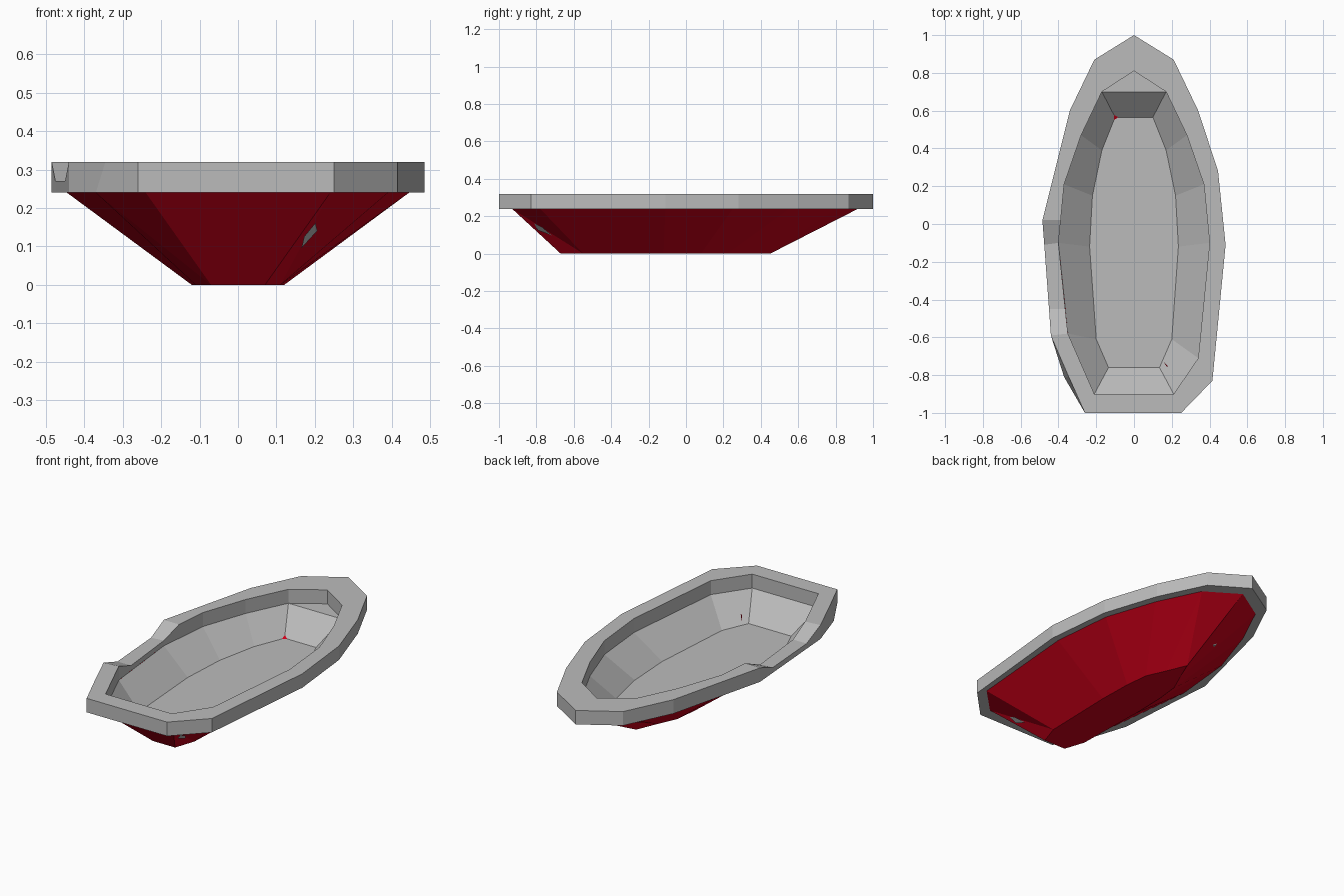
import bpy
import bmesh
from mathutils import Vector

if "Cube" in bpy.data.objects:
    bpy.data.objects.remove(bpy.data.objects["Cube"], do_unlink=True)


def material(name, color):
    mat = bpy.data.materials.new(name)
    mat.use_nodes = True
    mat.diffuse_color = color
    mat.node_tree.nodes["Principled BSDF"].inputs["Base Color"].default_value = color
    return mat


GREY = material("boat grey", (0.5, 0.5, 0.5, 1))
RED = material("hull red", (0.62, 0.0, 0.010, 1))
RIM_LOW, RIM_TOP, NOTCH, FLOOR = 0.24, 0.32, 0.27, 0.11


def mirrored(half):
    """Right half outline, stern to bow, continued back along the left side."""
    return half + [(-x, y) for x, y in reversed(half) if x != 0]


def at_height(outline, z):
    return [(x, y, z) for x, y in outline]


def loft(name, loops, mat, closed=False, cap=False, split=(), up=False):
    """Skin between matching loops; optionally join ends, cap the last loop."""
    bm = bmesh.new()
    rings = [[bm.verts.new(p) for p in loop] for loop in loops]
    pairs = list(zip(rings, rings[1:]))
    if closed:
        pairs.append((rings[-1], rings[0]))
    for a, b in pairs:
        for j in range(len(a)):
            k = (j + 1) % len(a)
            if j in split:
                bm.faces.new((a[j], a[k], b[j]))
                bm.faces.new((a[k], b[k], b[j]))
            else:
                bm.faces.new((a[j], a[k], b[k], b[j]))
    bmesh.ops.recalc_face_normals(bm, faces=bm.faces[:])
    if cap:
        bottom = bm.faces.new(rings[-1])
        bmesh.ops.recalc_face_normals(bm, faces=bm.faces[:])
        bottom.normal_update()
        if (bottom.normal.z > 0) != up:
            bmesh.ops.reverse_faces(bm, faces=bm.faces[:])
    mesh = bpy.data.meshes.new(name)
    bm.to_mesh(mesh)
    bm.free()
    mesh.materials.append(mat)
    bpy.context.collection.objects.link(bpy.data.objects.new(name, mesh))


def plate(name, points, mat, facing):
    """Single flat face, lifted slightly and turned toward a direction."""
    facing = Vector(facing).normalized()
    pts = [Vector(p) + facing * 0.006 for p in points]
    if (pts[1] - pts[0]).cross(pts[2] - pts[0]).dot(facing) < 0:
        pts.reverse()
    mesh = bpy.data.meshes.new(name)
    mesh.from_pydata(pts, [], [range(len(pts))])
    mesh.materials.append(mat)
    bpy.context.collection.objects.link(bpy.data.objects.new(name, mesh))


# Rim: outer and inner outlines, with a notch worn into the left side
outer = [(0, 1), (.21, .87), (.34, .6), (.445, .28), (.485, -.11), (.415, -.83),
         (.25, -1), (-.26, -1), (-.37, -.81), (-.44, -.59), (-.45, -.45),
         (-.475, -.11), (-.485, .02), (-.42, .28), (-.34, .6), (-.21, .87)]
inner = [(0, .81), (.17, .7), (.28, .47), (.37, .21), (.4, -.1), (.34, -.71),
         (.21, -.9), (-.21, -.9), (-.28, -.74), (-.35, -.58), (-.364, -.45),
         (-.4, -.1), (-.388, .02), (-.37, .21), (-.28, .47), (-.17, .7)]


def rim_top(outline):
    return [(x, y, NOTCH if x < 0 and -.5 < y < -.05 else RIM_TOP) for x, y in outline]


# The chamfer beside the bow leans inward at the top
outer_top = [(-.345, y) if y == -.81 else (x, y) for x, y in outer]
loft("rim", [at_height(outer, RIM_LOW), rim_top(outer_top),
             rim_top(inner), at_height(inner, RIM_LOW)], GREY, closed=True)

# Inner lining: sloped walls down to a flat floor
lining_top = mirrored([(.17, .7), (.28, .47), (.37, .21), (.4, -.1), (.34, -.71), (.21, -.9)])
lining_top[7] = (-.35, -.58)
floor = mirrored([(.1, .565), (.17, .39), (.22, .15), (.235, -.12), (.2, -.61), (.135, -.76)])
loft("lining", [at_height(lining_top, RIM_LOW), at_height(floor, FLOOR)],
     GREY, cap=True, up=True)

# Small ledge at the pointed stern
plate("stern_ledge", at_height([(-.17, .7), (.17, .7), (0, .81)], RIM_LOW - .006),
      GREY, (0, 0, 1))

# Outer hull tapering to a narrow keel, creased at the bow and stern corners
hull_top = mirrored([(0, .92), (.19, .8), (.31, .55), (.41, .25), (.445, -.11),
                     (.39, -.78), (.24, -.93)])
hull_top[8] = (-.37, -.76)
keel = mirrored([(0, .45), (.05, .33), (.1, .22), (.115, .08), (.12, -.12),
                 (.11, -.55), (.07, -.67)])
loft("hull", [at_height(hull_top, RIM_LOW), at_height(keel, 0)],
     RED, cap=True, split=(0, 5, 7, 12))

# Bare patch at the bow crease and its red counterpart inside
plate("bow_patch", [(.162, -.712, .1), (.203, -.765, .145), (.198, -.808, .165),
                    (.169, -.79, .13)], GREY, (.55, -.5, -.67))
plate("inner_red_mark", [(.161, -.734, .123), (.179, -.76, .149), (.182, -.753, .149)],
      RED, (-.6, .45, .65))
